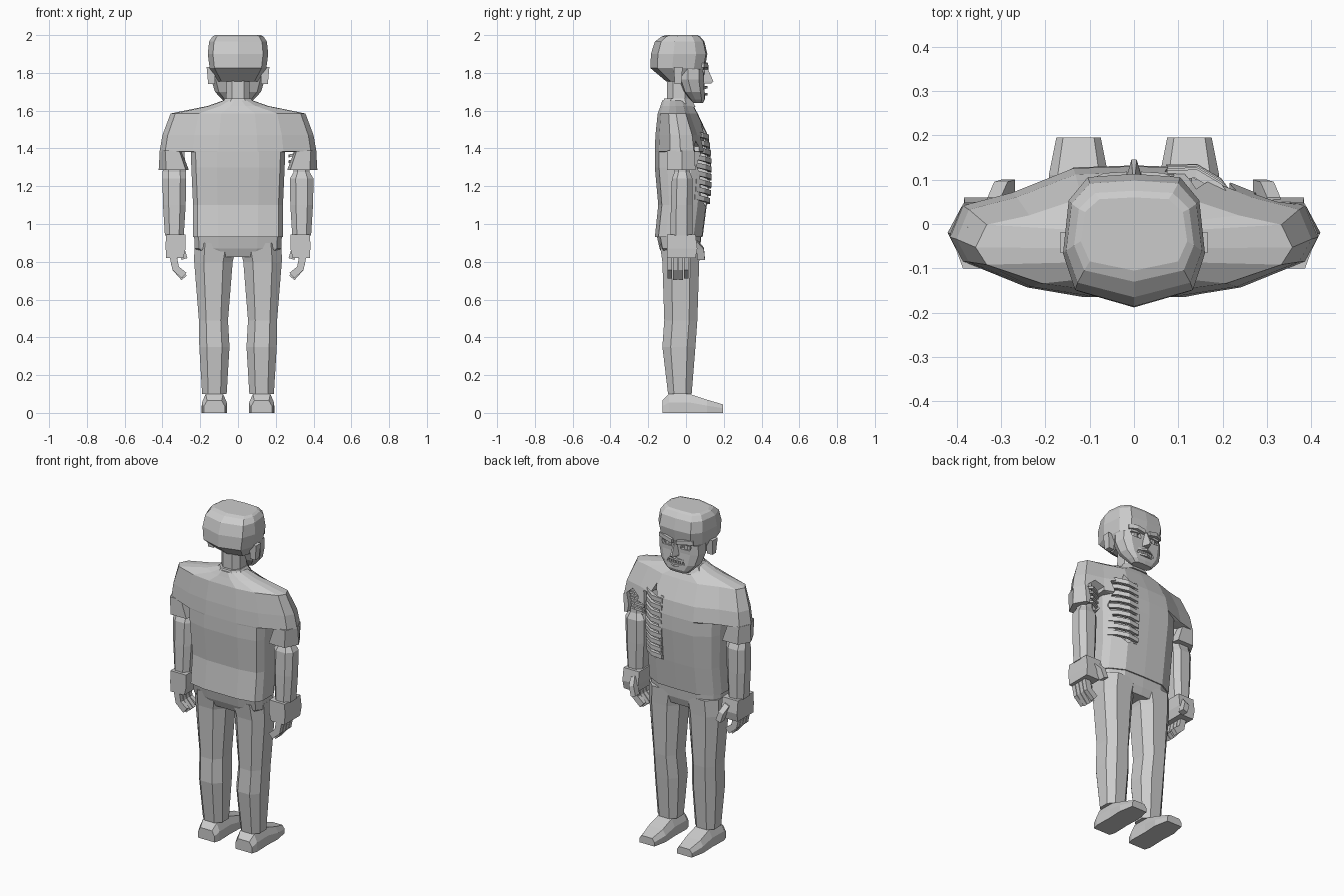
import bpy, bmesh, math
from mathutils import Vector

old = bpy.data.objects.get("Cube")
if old:
    bpy.data.objects.remove(old, do_unlink=True)

grey = bpy.data.materials.new("plain grey")
grey.use_nodes = True
grey.diffuse_color = (0.6, 0.6, 0.6, 1)
grey.node_tree.nodes["Principled BSDF"].inputs["Base Color"].default_value = (0.6, 0.6, 0.6, 1)


def loft(name, sections):
    """Skin a list of equal-length point loops and cap both ends."""
    bm = bmesh.new()
    loops = [[bm.verts.new(p) for p in s] for s in sections]
    n = len(loops[0])
    for a, b in zip(loops, loops[1:]):
        for i in range(n):
            j = (i + 1) % n
            bm.faces.new((a[i], a[j], b[j], b[i]))
    bm.faces.new(loops[0][::-1])
    bm.faces.new(loops[-1])
    bmesh.ops.recalc_face_normals(bm, faces=bm.faces)
    mesh = bpy.data.meshes.new(name)
    bm.to_mesh(mesh)
    bm.free()
    mesh.materials.append(grey)
    ob = bpy.data.objects.new(name, mesh)
    bpy.context.collection.objects.link(ob)
    return ob


def mirror_half(half):
    return half + [(-x, y) for x, y in half[-2:0:-1]]


def ring(shape, z, w, front, back, cx=0):
    """Place a unit outline at height z between two depths."""
    cy, d = (front + back) / 2, (front - back) / 2
    return [(cx + x * w, cy + y * d, z) for x, y in shape]


def stack(name, shape, rows):
    return loft(name, [ring(shape, *r) for r in rows])


def bar(name, path, w, h, axis=(0, 0, 1)):
    """Rectangular bar along a path; h is measured along axis, w across it."""
    path = [Vector(p) for p in path]
    up = Vector(axis)
    out = []
    for i, p in enumerate(path):
        t = path[min(i + 1, len(path) - 1)] - path[max(i - 1, 0)]
        side = t.cross(up).normalized()
        out.append([p + side * w * a + up * h * b
                    for a, b in ((-1, -1), (1, -1), (1, 1), (-1, 1))])
    return loft(name, out)


def prism(name, outline, y0, y1):
    return loft(name, [[(x, y, z) for x, z in outline] for y in (y0, y1)])


def cut(target, cutter):
    mod = target.modifiers.new("cut", "BOOLEAN")
    mod.operation, mod.solver, mod.object = "DIFFERENCE", "EXACT", cutter
    bpy.context.view_layer.objects.active = target
    bpy.ops.object.modifier_apply(modifier=mod.name)


BOX = [(-1, -1), (1, -1), (1, 1), (-1, 1)]
OCT = [(1, .5), (.5, 1), (-.5, 1), (-1, .5), (-1, -.5), (-.5, -1), (.5, -1), (1, -.5)]
TORSO = mirror_half([(0, 1), (.55, .97), (.9, .62), (1, .3), (1, -.1),
                     (1, -.55), (.9, -.85), (.45, -1), (0, -1)])
LENS = mirror_half([(0, 1), (.33, .97), (.66, .6), (.93, .4), (1, -.08),
                    (.93, -.45), (.58, -.85), (.25, -1), (0, -1)])
SKULL = mirror_half([(0, 1), (.65, .95), (.92, .6), (1, -.2), (.83, -.75), (0, -1)])
SLEEVE = [(1, .07), (.5, 1), (-.8, 1), (-1, 0), (-.8, -1), (.5, -1)]

# Shirt: body, wide shoulders and collar
trunk = [(.93, .238, .088, -.165), (1.1, .238, .11, -.147),
         (1.3, .247, .132, -.165), (1.38, .25, .13, -.165)]
shoulder = [(1.385, .415, .13, -.165), (1.47, .4, .116, -.162),
            (1.585, .357, .062, -.15), (1.625, .16, .04, -.135), (1.655, .075, .02, -.125)]
shirt = loft("shirt", [ring(TORSO, *r) for r in trunk] + [ring(LENS, *r) for r in shoulder])
stack("collar", OCT, [(1.62, .1, .05, -.13), (1.665, .068, .028, -.115)])

# Pelvis
stack("pelvis", TORSO, [(.825, .17, .06, -.12), (.87, .228, .075, -.14), (.96, .234, .083, -.16)])

for side, s in (("left", 1), ("right", -1)):
    # Sleeve, arm and hand
    sleeve = stack(side + "_sleeve", [(s * x, y) for x, y in SLEEVE],
                   [(1.285, .08, .05, -.1, s * .34), (1.39, .057, .045, -.1, s * .357)])
    if s > 0:
        torn_sleeve = sleeve
    top = .042 if s > 0 else .062
    stack(side + "_arm", OCT, [(1.5, .04, .01, -.06, s * .335), (1.275, top, .02, -.06, s * .337),
                               (1.24, .063, .035, -.075, s * .337),
                               (1.1, .06, .035, -.08, s * .337),
                               (.94, .05, .033, -.083, s * .337)])
    stack(side + "_hand", BOX, [(.82, .045, .05, -.1, s * .335), (.87, .053, .06, -.1, s * .33),
                                (.945, .052, .05, -.1, s * .33)])
    for k in range(4):
        y = -.086 + k * .029
        drop = .012 if k in (0, 3) else 0
        bar(f"{side}_finger_{k + 1}",
            [(s * .345, y, .84), (s * .33, y, .765), (s * .285, y, .715 + drop)],
            .019, .0125, (0, 1, 0))
    bar(side + "_thumb", [(s * .315, .04, .91), (s * .3, .075, .87), (s * .283, .08, .815)],
        .016, .02, (0, 1, 0))

    # Leg and shoe
    stack(side + "_leg", OCT, [(.9, .113, .075, -.14, s * .118), (.8, .102, .07, -.125, s * .13),
                               (.49, .077, .06, -.115, s * .13), (.35, .08, .05, -.125, s * .125),
                               (.1, .065, .03, -.095, s * .125)])
    loft(side + "_shoe", [[(s * .125 + x * w, y, z) for x, z in
                           ((-1, 0), (1, 0), (1, h * .55), (.7, h), (-.7, h), (-1, h * .55))]
                          for y, w, h in ((-.125, .055, .065), (-.09, .066, .1), (.02, .063, .1),
                                          (.11, .067, .07), (.195, .05, .045))])

    # Ear
    stack(side + "_ear", BOX, [(1.74, .018, -.025, -.06, s * .14), (1.83, .022, -.018, -.065, s * .144)])

# Torn chest opening with ribs, and torn sleeve front
tear = prism("chest_tear", [(.09, 1.12), (.13, 1.09), (.19, 1.14), (.215, 1.25), (.235, 1.31),
                            (.215, 1.4), (.23, 1.46), (.17, 1.47), (.14, 1.53), (.11, 1.46),
                            (.07, 1.44), (.085, 1.3)], .03, .3)
hole = prism("sleeve_tear", [(.27, 1.27), (.36, 1.27), (.35, 1.33), (.365, 1.4),
                             (.32, 1.44), (.27, 1.41), (.285, 1.34)], .0, .3)
cut(shirt, tear)
cut(shirt, hole)
cut(torn_sleeve, hole)
for helper in (tear, hole):
    bpy.data.objects.remove(helper, do_unlink=True)

for k in range(9):
    z = 1.13 + k * .042
    d = -.022 + .018 * math.sin(math.pi * (k + 2) / 11)
    bar(f"rib_{k + 1}", [(.075, .128 + d, z - .012), (.14, .13 + d, z - .006),
                         (.19, .1 + d, z + .004), (.222, .055 + d, z + .014)], .01, .013)
bar("breastbone", [(.085, .1, 1.1), (.082, .122, 1.28), (.08, .1, 1.48)], .012, .01, (1, 0, 0))
for k in range(4):
    z = 1.3 + k * .03
    bar(f"sinew_{k + 1}", [(.27, .01, z), (.32, .028, z + .012), (.37, .01, z)], .007, .007)

# Neck, skull and jaw
stack("neck", OCT, [(1.6, .064, .03, -.1), (1.8, .06, .02, -.1)])
skull = stack("skull", SKULL, [(1.755, .105, .095, -.105), (1.825, .15, .1, -.188),
                               (1.9, .16, .113, -.186), (1.965, .153, .098, -.165),
                               (1.992, .135, .075, -.13), (2.0, .12, .06, -.105)])
jaw = stack("jaw", SKULL, [(1.64, .062, .09, .035), (1.66, .085, .1, .015),
                           (1.7, .122, .1, -.02), (1.765, .142, .096, -.045),
                           (1.82, .14, .098, -.05)])

# Eye sockets and mouth
cutters = [prism("socket", [(s * .03, 1.79), (s * .09, 1.79), (s * .1, 1.815), (s * .035, 1.82)],
                 .075, .2) for s in (1, -1)]
cutters.append(prism("mouth_gap", [(-.06, 1.695), (.06, 1.695), (.05, 1.715), (-.05, 1.715)],
                     .075, .2))
for c in cutters:
    cut(skull, c)
    cut(jaw, c)
    bpy.data.objects.remove(c, do_unlink=True)
for s, side in ((1, "left"), (-1, "right")):
    bar(side + "_brow", [(s * .015, .108, 1.83), (s * .065, .105, 1.842), (s * .11, .085, 1.84)],
        .01, .012)
    stack(side + "_eye", OCT, [(1.79, .02, .088, .06, s * .063), (1.82, .02, .088, .06, s * .063)])
for k in range(6):
    x = -.0375 + k * .015
    stack(f"tooth_{k + 1}", BOX, [(1.693, .005, .096, .07, x), (1.717, .006, .096, .07, x)])

# Nose and lips
stack("nose", [(-1, -1), (1, -1), (.25, 1), (-.25, 1)],
      [(1.745, .026, .135, .08), (1.755, .024, .145, .08), (1.83, .012, .112, .08)])
bar("upper_lip", [(-.06, .085, 1.718), (0, .106, 1.724), (.06, .085, 1.718)], .008, .006)
bar("lower_lip", [(-.06, .085, 1.69), (0, .106, 1.687), (.06, .085, 1.69)], .008, .006)
